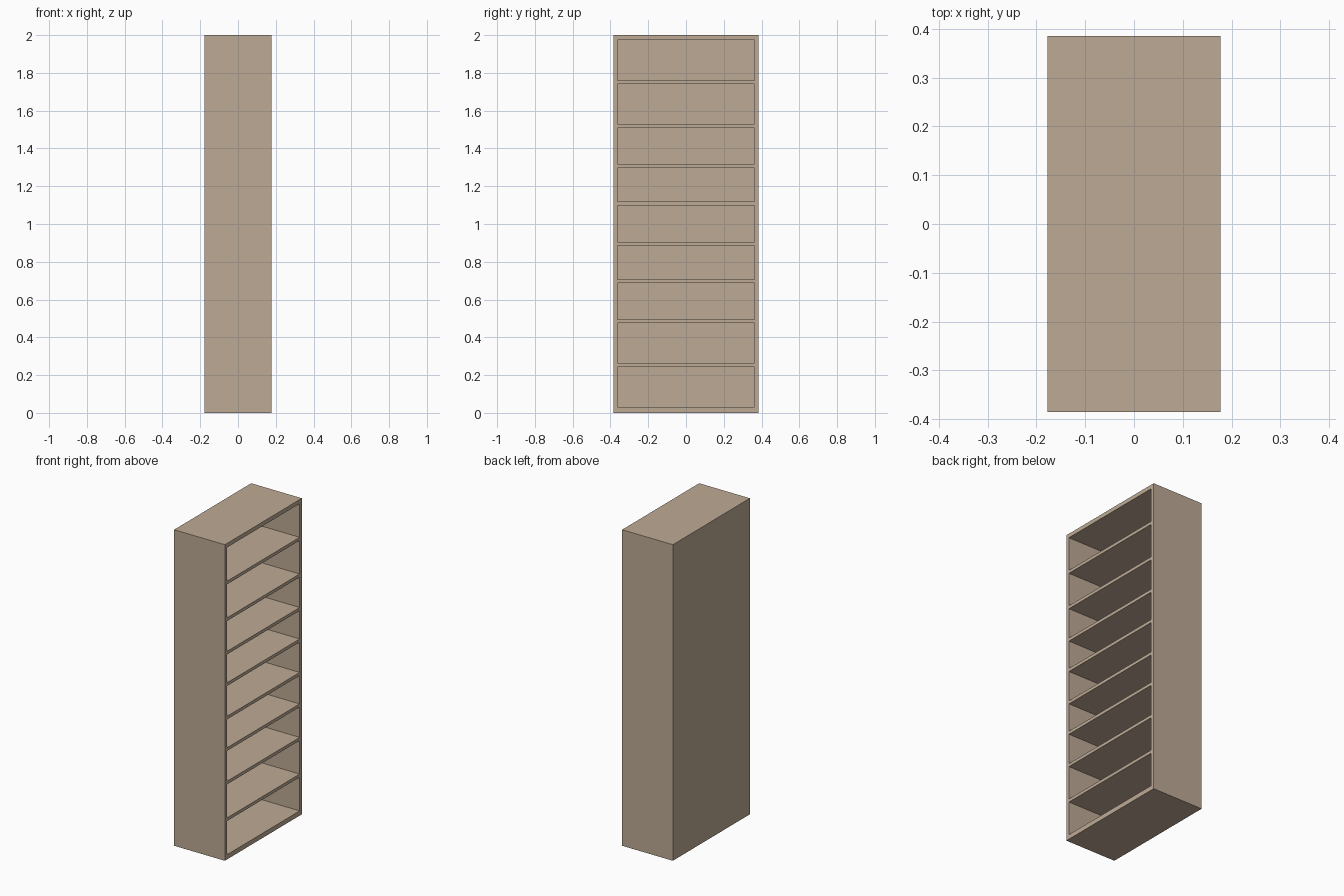
import bpy

cube = bpy.data.objects.get("Cube")
if cube:
    bpy.data.objects.remove(cube, do_unlink=True)

wood = bpy.data.materials.new("light_brown_wood")
wood.use_nodes = True
COLOUR = (0.51, 0.40, 0.30, 1)
wood.diffuse_color = COLOUR
wood.node_tree.nodes["Principled BSDF"].inputs["Base Color"].default_value = COLOUR

DEPTH, WIDTH, HEIGHT = 0.355, 0.77, 2.0
WALL = 0.022
X0, X1 = -DEPTH / 2, DEPTH / 2
Y0, Y1 = -WIDTH / 2, WIDTH / 2


def board(name, x, y, z):
    """A flat board filling the given (low, high) ranges."""
    bpy.ops.mesh.primitive_cube_add(size=1, location=[sum(r) / 2 for r in (x, y, z)])
    obj = bpy.context.object
    obj.name = name
    obj.scale = [r[1] - r[0] for r in (x, y, z)]
    bpy.ops.object.transform_apply(location=False, rotation=False, scale=True)
    obj.data.materials.append(wood)


# Case: full-height sides and a back, open towards +x
board("right_side", (X0, X1), (Y0, Y0 + WALL), (0, HEIGHT))
board("left_side", (X0, X1), (Y1 - WALL, Y1), (0, HEIGHT))
inner = (Y0 + WALL, Y1 - WALL)
board("back_panel", (X0, X0 + WALL), inner, (0, HEIGHT))

# Bottom, shelves and top, flush with the front edges of the sides
front = (X0 + WALL, X1)
board("bottom", front, inner, (0, 0.03))
board("top", front, inner, (1.974, HEIGHT))
shelf_centres = (0.253, 0.485, 0.697, 0.896, 1.108, 1.307, 1.519, 1.751)
for i, z in enumerate(shelf_centres):
    board(f"shelf_{i + 1}", front, inner, (z - 0.01, z + 0.01))
